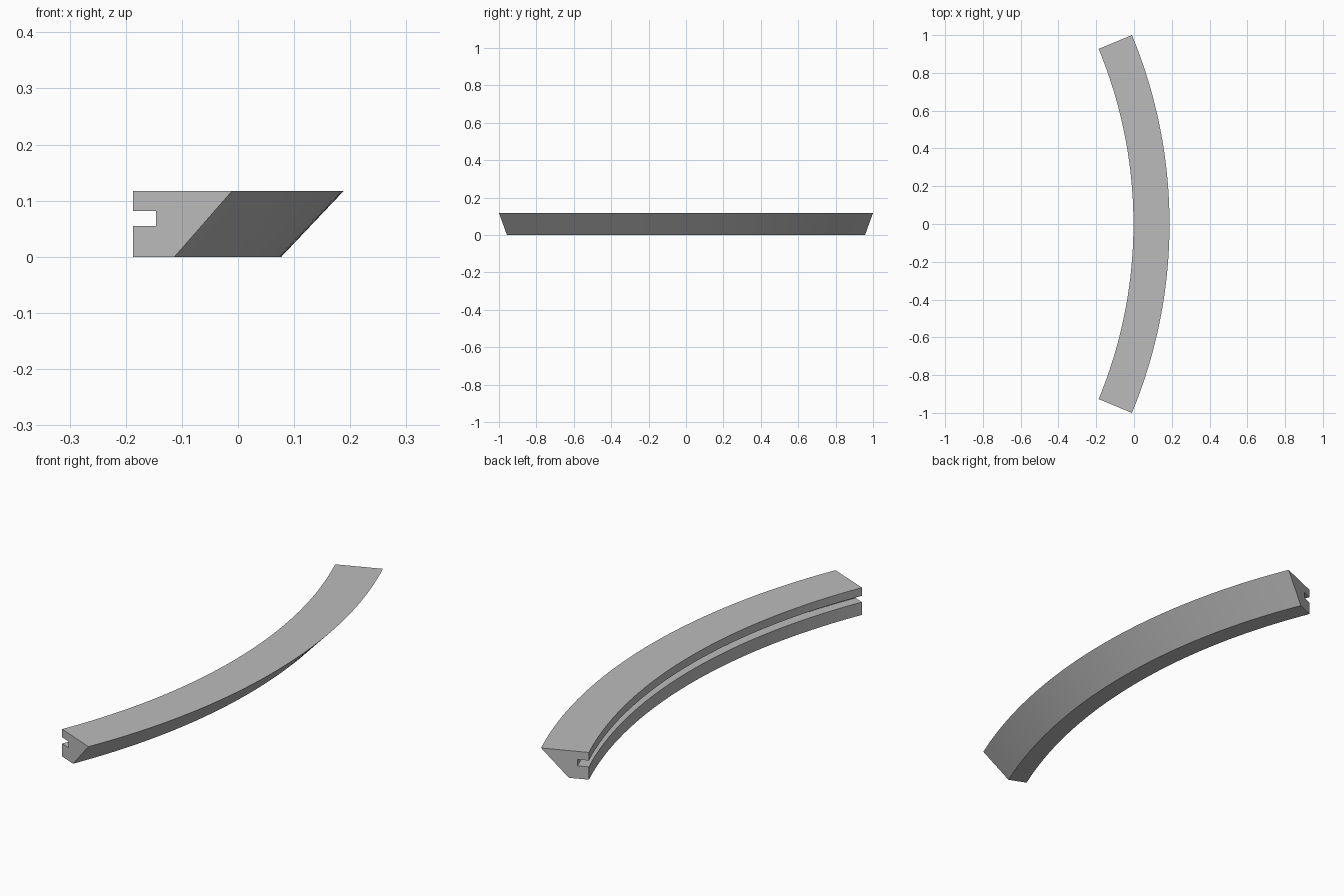
import bpy, bmesh, math
from mathutils import Matrix

cube = bpy.data.objects.get("Cube")
if cube:
    bpy.data.objects.remove(cube, do_unlink=True)

HALF_ANGLE = math.radians(22.5)
OUTER = 1 / math.sin(HALF_ANGLE)
CENTRE_X = 0.188 - OUTER
SEGMENTS = 48

grey = bpy.data.materials.new("plain grey")
grey.use_nodes = True
colour = (0.5, 0.5, 0.5, 1)
grey.diffuse_color = colour
grey.node_tree.nodes["Principled BSDF"].inputs["Base Color"].default_value = colour

# Cross-section: (distance in from the outer top edge, height)
profile = [(0, 0.117), (0.191, 0.117), (0.191, 0.082), (0.146, 0.082),
           (0.146, 0.055), (0.191, 0.055), (0.191, 0), (0.111, 0)]

# Sweep the section round the arc centre, from one end to the other
bm = bmesh.new()
start = Matrix.Rotation(-HALF_ANGLE, 3, "Z")
verts = [bm.verts.new(start @ Matrix.Translation((OUTER - d, 0, z)).translation)
         for d, z in profile]
section = bm.faces.new(verts)
end_cap = section.copy()
bmesh.ops.spin(bm, geom=[end_cap, *end_cap.edges, *end_cap.verts], cent=(0, 0, 0),
               axis=(0, 0, 1), angle=2 * HALF_ANGLE, steps=SEGMENTS)
bmesh.ops.remove_doubles(bm, verts=bm.verts, dist=0.0001)

# Keep a single cap at the starting end
caps = [f for f in bm.faces if len(f.verts) == len(profile)]
for f in caps:
    if any(f is not g and (f.calc_center_median() - g.calc_center_median()).length < 0.001
           and g.is_valid for g in caps if g.is_valid):
        bm.faces.remove(f)
        break
bmesh.ops.translate(bm, verts=bm.verts, vec=(CENTRE_X, 0, 0))
bmesh.ops.recalc_face_normals(bm, faces=bm.faces)

mesh = bpy.data.meshes.new("curved_grooved_rail")
bm.to_mesh(mesh)
bm.free()
mesh.materials.append(grey)
rail = bpy.data.objects.new("curved_grooved_rail", mesh)
bpy.context.collection.objects.link(rail)
bpy.context.view_layer.objects.active = rail
rail.select_set(True)
bpy.ops.object.shade_smooth_by_angle(angle=math.radians(30))
